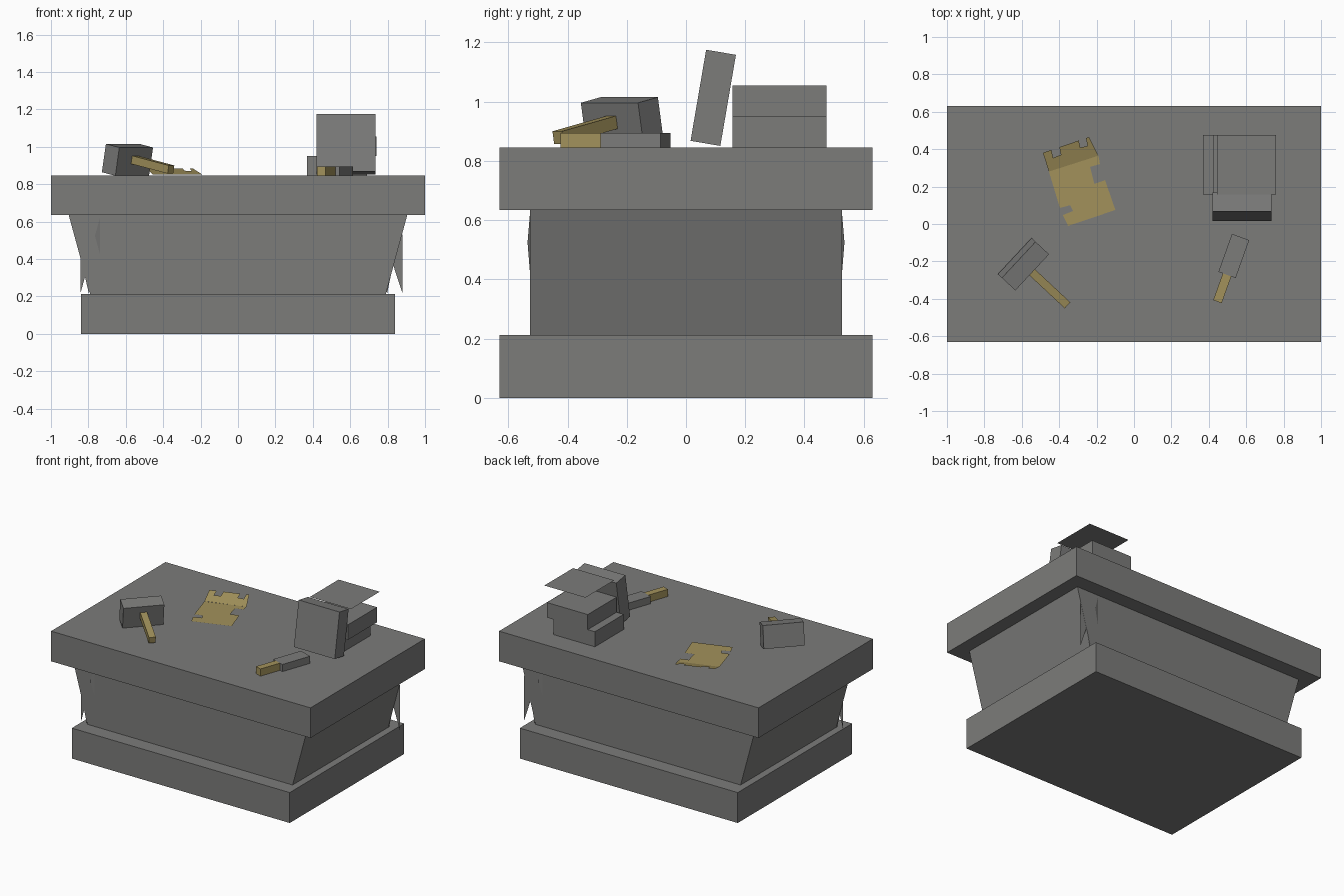
import bpy, math
from mathutils import Matrix, Vector

if "Cube" in bpy.data.objects:
    bpy.data.objects.remove(bpy.data.objects["Cube"])


def mat(name, rgb):
    m = bpy.data.materials.new(name)
    m.diffuse_color = (*rgb, 1)
    m.use_nodes = True
    m.node_tree.nodes["Principled BSDF"].inputs["Base Color"].default_value = m.diffuse_color
    return m


GREY = mat("stone grey", (0.2, 0.2, 0.195))
GOLD = mat("pale gold", (0.36, 0.285, 0.105))


def mesh(name, verts, faces, m, xf=Matrix()):
    me = bpy.data.meshes.new(name)
    me.from_pydata([xf @ Vector(v) for v in verts], [], faces)
    me.materials.append(m)
    me.update()
    ob = bpy.data.objects.new(name, me)
    bpy.context.collection.objects.link(ob)
    return ob


def box(name, lo, hi, m, xf=Matrix(), top_x=1.0):
    """Box from two corners; top_x widens the top in x about the origin."""
    (a, b, c), (d, e, f) = lo, hi
    v = [(a, b, c), (d, b, c), (d, e, c), (a, e, c)]
    v += [(x * top_x, y, f) for x, y, _ in v]
    q = [(3, 2, 1, 0), (4, 5, 6, 7)] + [(i, (i + 1) % 4, (i + 1) % 4 + 4, i + 4) for i in range(4)]
    return mesh(name, v, q, m, xf)


def place(x, y, z, rz=0, ry=0, rx=0):
    return (Matrix.Translation((x, y, z)) @ Matrix.Rotation(math.radians(rz), 4, 'Z')
            @ Matrix.Rotation(math.radians(ry), 4, 'Y') @ Matrix.Rotation(math.radians(rx), 4, 'X'))


T = 0.845  # table surface height

# Table: foot, flared trunk, slab
box("table_foot", (-0.84, -0.63, 0), (0.84, 0.63, 0.212), GREY)
box("table_trunk", (-0.79, -0.527, 0.212), (0.79, 0.527, 0.635), GREY, top_x=0.905 / 0.79)
box("table_slab", (-1, -0.63, 0.635), (1, 0.63, T), GREY)

# Jagged splinters at two opposite corners of the trunk
for name, s, x, ztop, nx, nz in (("front", -1, 0.843, 0.4, 0.818, 0.305), ("back", 1, 0.88, 0.53, 0.829, 0.37)):
    y = s * 0.526
    pts = [(s * x, y, ztop), (s * x, y, 0.214), (s * nx, y, nz), (s * 0.797, y, 0.214),
           (s * 0.78, y, 0.3), (s * 0.8, y, ztop)]
    mesh(name + "_splinter", pts, [range(6)], GREY)
    mesh(name + "_chip", [(s * 0.738, s * 0.527, 0.62), (s * 0.738, s * 0.527, 0.425),
                          (s * 0.765, s * 0.535, 0.524)], [(0, 1, 2)], GREY)

# Hammer resting on head edge, handle sloping down
h = place(-0.591, -0.215, 0.93, rz=-43, ry=11)
box("hammer_head", (-0.05, -0.132, -0.077), (0.05, 0.132, 0.077), GREY, h)
box("hammer_handle", (0.04, -0.022, -0.012), (0.322, 0.022, 0.032), GOLD, h)

# Chisel
c = place(0.4975, -0.272, T, rz=70.3)
box("chisel_blade", (0, -0.049, 0), (0.215, 0.049, 0.05), GREY, c)
box("chisel_handle", (-0.152, -0.024, 0), (0, 0.024, 0.05), GOLD, c)

# Torn parchment: flat sheet and raised back strip with notches
p = place(-0.3, 0.23, T + 0.006, rz=19)
flat = [(-0.13, 0.098), (-0.138, -0.105), (-0.082, -0.109), (-0.077, -0.143), (-0.135, -0.146),
        (-0.128, -0.21), (0.139, -0.212), (0.139, -0.043), (0.078, -0.043), (0.086, 0.05),
        (0.141, 0.047), (0.148, 0.092)]
strip = [(-0.13, 0.098), (0.148, 0.092), (0.133, 0.203), (0.115, 0.203), (0.11, 0.16), (0.07, 0.165),
         (0.075, 0.203), (-0.035, 0.203), (-0.04, 0.162), (-0.085, 0.16), (-0.08, 0.203), (-0.128, 0.203)]
mesh("parchment_sheet", [(u, v, 0) for u, v in flat], [range(len(flat))], GOLD, p)
mesh("parchment_fold", [(u, v, max(0, v - 0.095) * 0.3) for u, v in strip],
     [range(len(strip))], GOLD, p)

# Stacked blocks, leaning slab and hovering sheet
box("lower_block", (0.37, 0.157, T), (0.69, 0.475, 0.95), GREY)
box("upper_block", (0.425, 0.157, 0.95), (0.74, 0.475, 1.055), GREY)
box("leaning_slab", (0.42, -0.051, -0.156), (0.735, 0.051, 0.156), GREY, place(0, 0.092, 1.013, rx=-9.7))
mesh("top_sheet", [(0.443, 0.158, 1.168), (0.76, 0.158, 1.168), (0.76, 0.475, 1.168), (0.443, 0.475, 1.168)],
     [(0, 1, 2, 3)], GREY)
